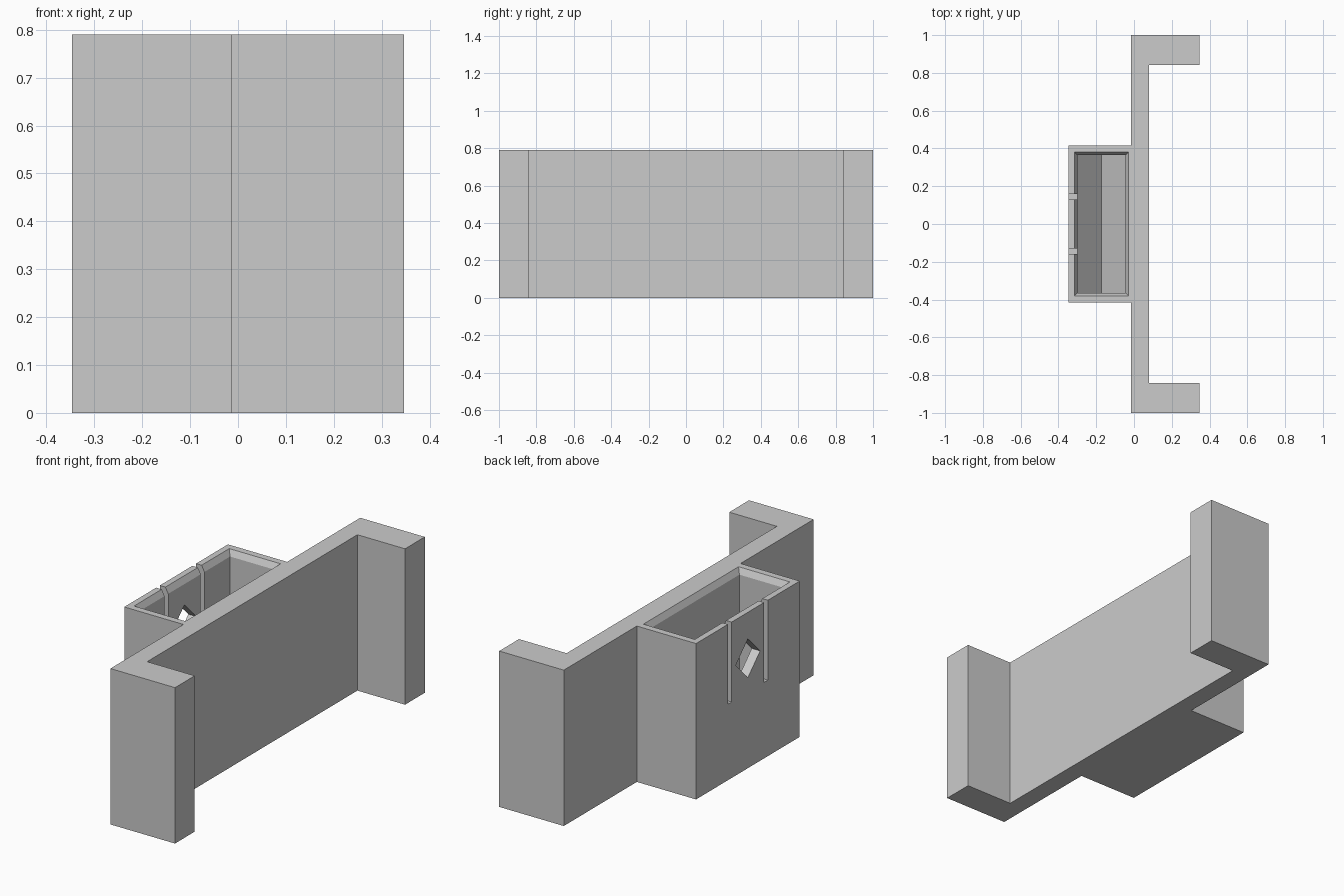
import bpy, bmesh
from mathutils import Vector

cube = bpy.data.objects.get("Cube")
if cube:
    bpy.data.objects.remove(cube, do_unlink=True)

grey = bpy.data.materials.new("matte grey")
grey.use_nodes = True
colour = (0.6, 0.6, 0.6, 1)
grey.diffuse_color = colour
grey.node_tree.nodes["Principled BSDF"].inputs["Base Color"].default_value = colour

HEIGHT = 0.79
X_BACK, X_WALL, X_FACE, X_ARM = -0.347, -0.015, 0.08, 0.347
POCKET_X, POCKET_HX, POCKET_HY = -0.172, 0.128, 0.365
CHAMFER, RUN = 0.03, 0.016


def loft(name, lower, upper):
    """Solid between two matching loops of points."""
    bm = bmesh.new()
    a = [bm.verts.new(p) for p in lower]
    b = [bm.verts.new(p) for p in upper]
    bm.faces.new(a)
    bm.faces.new(b)
    for i in range(len(a)):
        j = (i + 1) % len(a)
        bm.faces.new((a[i], a[j], b[j], b[i]))
    bmesh.ops.recalc_face_normals(bm, faces=bm.faces)
    mesh = bpy.data.meshes.new(name)
    bm.to_mesh(mesh)
    bm.free()
    mesh.materials.append(grey)
    obj = bpy.data.objects.new(name, mesh)
    bpy.context.collection.objects.link(obj)
    return obj


def prism(name, points, shift):
    return loft(name, points, [Vector(p) + Vector(shift) for p in points])


def rectangle(hx, hy, z):
    return [(POCKET_X + sx * hx, sy * hy, z)
            for sx, sy in ((-1, -1), (1, -1), (1, 1), (-1, 1))]


def cut(target, cutter):
    cutter.hide_render = True
    mod = target.modifiers.new("cut", 'BOOLEAN')
    mod.operation = 'DIFFERENCE'
    mod.solver = 'EXACT'
    mod.object = cutter
    bpy.context.view_layer.objects.active = target
    bpy.ops.object.modifier_apply(modifier=mod.name)
    bpy.data.objects.remove(cutter, do_unlink=True)


# Wall, two end arms and the holder block as one mirrored outline
half = [(X_FACE, 0.842), (X_ARM, 0.842), (X_ARM, 1), (X_WALL, 1),
        (X_WALL, 0.415), (X_BACK, 0.415)]
outline = half + [(x, -y) for x, y in reversed(half)]
bracket = prism("wall_bracket_with_holder", [(x, y, 0) for x, y in outline],
                (0, 0, HEIGHT))

# Deep pocket with a V-shaped floor
left, right = POCKET_X - POCKET_HX, POCKET_X + POCKET_HX
section = [(left, 0.9), (left, 0.2), (POCKET_X, 0.05), (right, 0.2), (right, 0.9)]
cut(bracket, prism("pocket_cutter", [(x, -POCKET_HY, z) for x, z in section],
                   (0, 2 * POCKET_HY, 0)))

# Chamfered pocket rim
cut(bracket, loft("rim_cutter",
                  rectangle(POCKET_HX, POCKET_HY, HEIGHT - CHAMFER),
                  rectangle(POCKET_HX + 2 * RUN, POCKET_HY + 2 * RUN,
                            HEIGHT + CHAMFER)))

# Two slits that free a spring tab in the outer panel
for side in (-1, 1):
    y = side * 0.145
    cut(bracket, prism("slit_cutter",
                       [(-0.4, y - 0.015, 0.385), (-0.4, y + 0.015, 0.385),
                        (-0.4, y + 0.015, 0.9), (-0.4, y - 0.015, 0.9)],
                       (0.16, 0, 0)))

# Diamond hole through the tab
r, mid = 0.098, 0.557
cut(bracket, prism("diamond_cutter",
                   [(-0.4, 0, mid - r), (-0.4, r, mid),
                    (-0.4, 0, mid + r), (-0.4, -r, mid)],
                   (0.16, 0, 0)))
